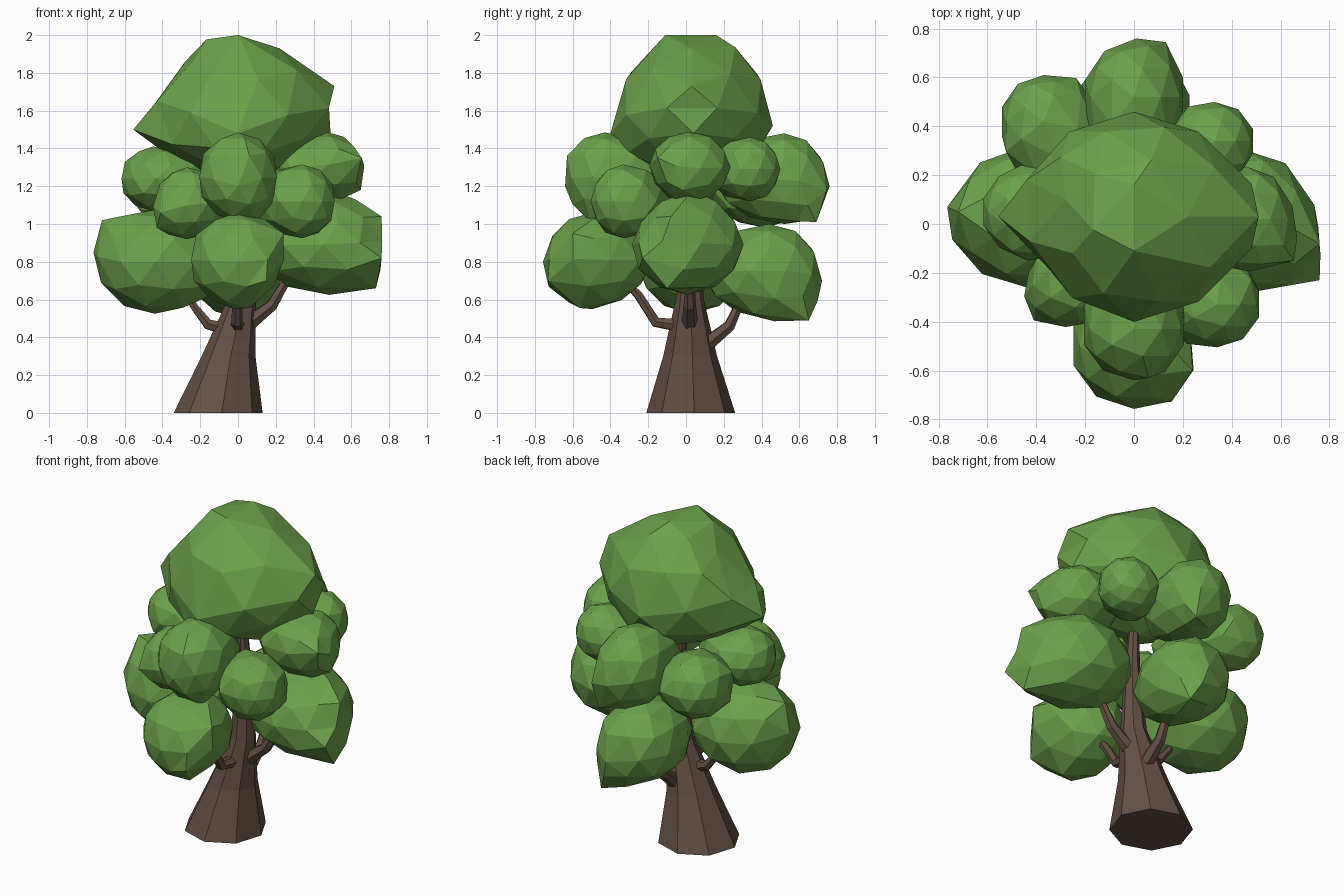
import bpy, bmesh, math
from mathutils import Vector, Matrix


def material(name, color):
    m = bpy.data.materials.new(name)
    m.diffuse_color = (*color, 1)
    return m


LEAF = material("leaf_green", (0.15, 0.36, 0.07))
BARK = material("bark_brown", (0.13, 0.08, 0.06))


def finish(bm, name, mat):
    bmesh.ops.recalc_face_normals(bm, faces=bm.faces)
    me = bpy.data.meshes.new(name)
    bm.to_mesh(me)
    bm.free()
    me.materials.append(mat)
    bpy.context.collection.objects.link(bpy.data.objects.new(name, me))


def clump(name, center, radii, pulls=(), inward=0.0, wide=0.0):
    """Faceted leaf ball; the half facing the trunk is stretched inward,
    then each pull drags the nearest corner to a point."""
    bm = bmesh.new()
    mat = Matrix.Translation(center) @ Matrix.Diagonal((*radii, 1))
    bmesh.ops.create_icosphere(bm, subdivisions=2, radius=1.0, matrix=mat)
    if inward:
        c = Vector(center)
        axis = Vector((-c.x, -c.y, 0)).normalized()
        side = Vector((-axis.y, axis.x, 0))
        for v in bm.verts:
            d = v.co - c
            t = d.dot(axis)
            if t > 0:
                v.co += axis * t * inward
            if t > -0.06:
                v.co += side * d.dot(side) * wide
    used = set()
    for p in map(Vector, pulls):
        v = min((v for v in bm.verts if v not in used), key=lambda v: (v.co - p).length)
        used.add(v)
        d = p - v.co
        v.co = p
        for e in v.link_edges:
            n = e.other_vert(v)
            if n not in used:
                n.co += d * 0.25
    finish(bm, name, LEAF)


def limb(name, path, sides, level=False):
    """Tapered limb through (x, y, z, radius) points."""
    bm = bmesh.new()
    pts = [Vector(p[:3]) for p in path]
    rings = []
    for i, p in enumerate(pts):
        axis = pts[min(i + 1, len(pts) - 1)] - pts[max(i - 1, 0)]
        rot = Matrix.Identity(3) if level else axis.to_track_quat('Z', 'Y').to_matrix()
        ring = []
        for k in range(sides):
            a = 2 * math.pi * (k + 0.1) / sides
            ring.append(bm.verts.new(p + rot @ Vector((math.cos(a), math.sin(a), 0)) * path[i][3]))
        rings.append(ring)
    for a, b in zip(rings, rings[1:]):
        for k in range(sides):
            j = (k + 1) % sides
            bm.faces.new((a[k], a[j], b[j], b[k]))
    bm.faces.new(rings[0])
    bm.faces.new(rings[-1])
    finish(bm, name, BARK)


# Leaning, flared trunk
limb("trunk", [(-0.105, 0.025, 0, 0.236), (-0.05, 0.022, 0.3, 0.143),
               (0.02, 0.02, 0.6, 0.075), (0.03, 0.02, 1.0, 0.045), (0.02, 0.02, 1.25, 0.03)], 8, True)

# Four bent branches
limb("left_branch", [(-0.02, 0.02, 0.43, 0.04), (-0.16, 0.02, 0.47, 0.03),
                     (-0.23, 0.02, 0.56, 0.022), (-0.32, 0.03, 0.72, 0.015)], 6)
limb("right_branch", [(0.04, 0.02, 0.46, 0.045), (0.18, 0.02, 0.57, 0.033),
                      (0.25, 0.02, 0.69, 0.025), (0.34, 0.02, 0.84, 0.015)], 6)
limb("front_branch", [(0, -0.01, 0.46, 0.04), (-0.005, -0.16, 0.48, 0.03),
                      (-0.005, -0.25, 0.62, 0.025), (0, -0.36, 0.74, 0.015)], 6)
limb("back_branch", [(0, 0.08, 0.34, 0.045), (0, 0.23, 0.46, 0.033),
                     (0, 0.28, 0.57, 0.025), (0, 0.35, 0.68, 0.015)], 6)

# Crown
clump("crown", (0, 0.03, 1.61), (0.45, 0.43, 0.39),
      [(0, -0.11, 2.0), (0, 0.16, 2.0), (-0.555, 0.03, 1.5), (0.51, 0.03, 1.73),
       (0.49, 0.04, 1.48), (0, 0.46, 1.52), (0, -0.4, 1.48), (-0.28, 0.1, 1.86),
       (-0.25, -0.12, 1.85), (0.22, 0.03, 1.93)])

# Lower ring of large clumps
clump("front_lower_leaves", (-0.01, -0.5, 0.81), (0.25, 0.255, 0.25),
      [(0.06, -0.56, 0.555), (0.24, -0.6, 0.95), (0.15, -0.73, 0.7), (0.0, -0.757, 0.8)], 0.25)
clump("back_lower_leaves", (-0.01, 0.44, 0.75), (0.25, 0.28, 0.25),
      [(0.13, 0.65, 0.49), (0.08, 0.47, 0.485), (0.05, 0.72, 0.7)], 0.25)
clump("left_lower_leaves", (-0.44, 0.03, 0.8), (0.31, 0.29, 0.275),
      [(-0.765, 0.07, 0.85), (-0.72, 0.05, 1.02), (-0.15, -0.02, 0.62)], 0.15)
clump("right_lower_leaves", (0.45, 0.01, 0.89), (0.29, 0.295, 0.26),
      [(0.76, -0.08, 1.04), (0.76, -0.23, 0.82), (0.73, -0.1, 0.66), (0.5, 0.03, 1.18)], 0.25)

# Upper ring of clumps
clump("front_upper_leaves", (0, -0.43, 1.25), (0.215, 0.21, 0.235),
      [(0, -0.64, 1.2), (0.06, -0.63, 1.36), (0.1, -0.5, 1.01)], 0.6)
clump("back_upper_leaves", (0.0, 0.52, 1.24), (0.21, 0.23, 0.24),
      [(0.01, 0.76, 1.2), (0.13, 0.745, 1.18), (0.12, 0.69, 1.01)], 0.6)
clump("left_upper_leaves", (-0.45, 0.05, 1.24), (0.175, 0.18, 0.17), (), 0.8, 0.1)
clump("right_upper_leaves", (0.46, 0.02, 1.3), (0.19, 0.215, 0.19),
      [(0.655, -0.15, 1.35), (0.65, -0.02, 1.18)], 0.6)
clump("front_left_leaves", (-0.27, -0.25, 1.11), (0.17, 0.17, 0.19),
      [(-0.41, -0.395, 1.06), (-0.43, -0.3, 0.98)], 0.6, 0.1)
clump("front_right_leaves", (0.34, -0.33, 1.12), (0.18, 0.175, 0.195), (), 0.8, 0.15)
clump("back_left_leaves", (-0.37, 0.42, 1.17), (0.18, 0.19, 0.19), (), 0.8, 0.2)
clump("back_right_leaves", (0.33, 0.34, 1.29), (0.165, 0.16, 0.17), (), 0.8, 0.1)
